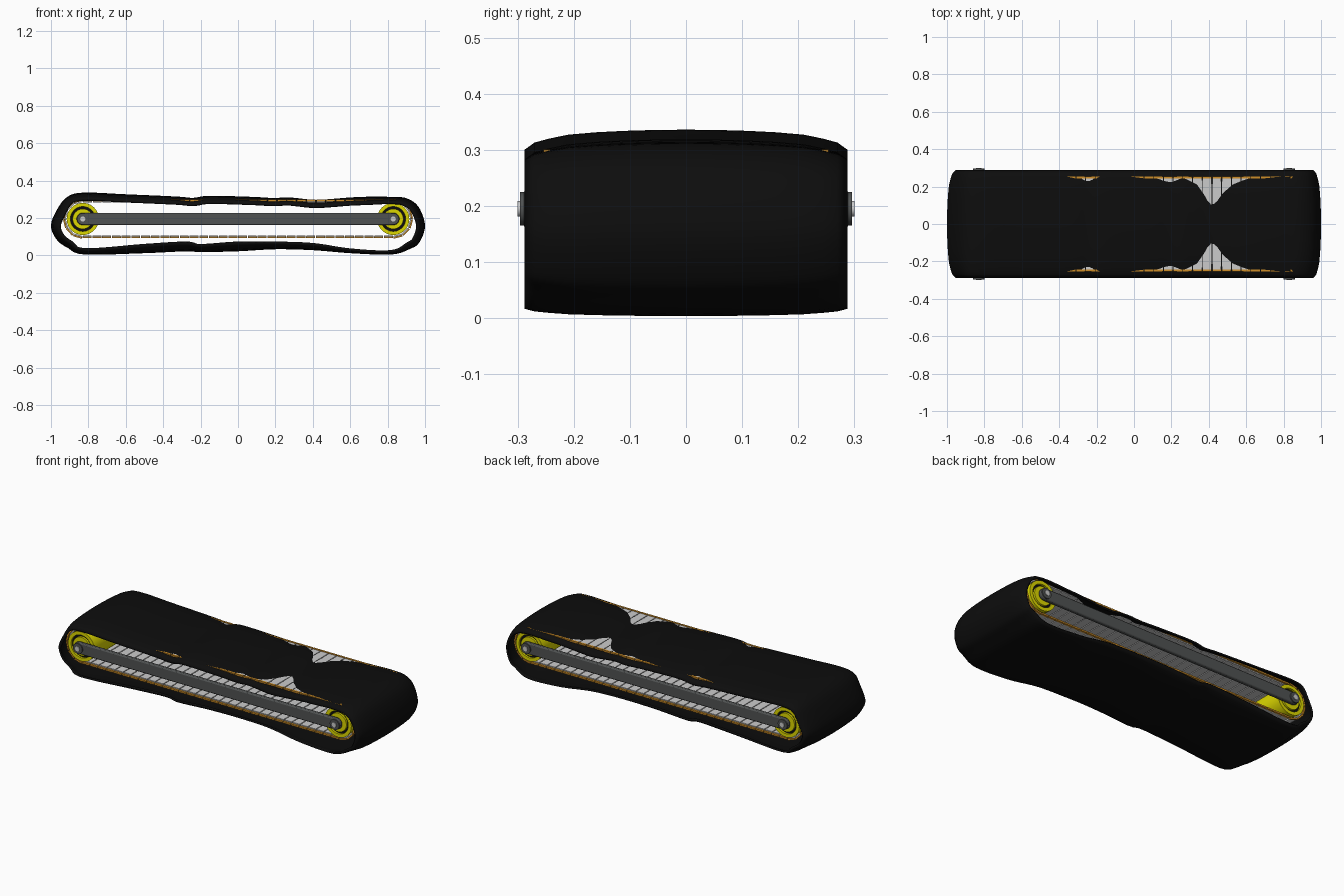
import bpy, bmesh, math
from mathutils import Matrix, Vector

if "Cube" in bpy.data.objects:
    bpy.data.objects.remove(bpy.data.objects["Cube"], do_unlink=True)


def material(name, r, g, b):
    mat = bpy.data.materials.new(name)
    mat.use_nodes = True
    mat.diffuse_color = (r, g, b, 1)
    mat.node_tree.nodes["Principled BSDF"].inputs["Base Color"].default_value = (r, g, b, 1)
    return mat


BLACK = material("rubber_black", 0.004, 0.004, 0.004)
GREY = material("rail_dark_grey", 0.08, 0.085, 0.085)
SILVER = material("slat_light_grey", 0.6, 0.6, 0.6)
YELLOW = material("roller_yellow", 0.72, 0.68, 0.0)
ORANGE = material("chain_orange", 0.62, 0.27, 0.02)

AXLE_X, AXLE_Z = 0.83, 0.195
LOOP_R = 0.1


def finish(name, bm, mat, smooth=False):
    mesh = bpy.data.meshes.new(name)
    bm.to_mesh(mesh)
    bm.free()
    mesh.materials.append(mat)
    obj = bpy.data.objects.new(name, mesh)
    bpy.context.collection.objects.link(obj)
    if smooth:
        bpy.ops.object.select_all(action="DESELECT")
        obj.select_set(True)
        bpy.context.view_layer.objects.active = obj
        bpy.ops.object.shade_smooth_by_angle(angle=math.radians(40))
    return obj


def cylinder(name, x, y0, y1, radius, mat, sides=48):
    bm = bmesh.new()
    place = Matrix.Translation((x, (y0 + y1) / 2, AXLE_Z)) @ Matrix.Rotation(math.pi / 2, 4, "X")
    bmesh.ops.create_cone(bm, cap_ends=True, segments=sides, radius1=radius,
                          radius2=radius, depth=abs(y1 - y0), matrix=place)
    return finish(name, bm, mat, True)


def ring(name, x, y, inner, outer, mat, thick=0.006, sides=48):
    """Flat washer lying across the axle."""
    bm = bmesh.new()
    section = [(inner, y - thick / 2), (outer, y - thick / 2),
               (outer, y + thick / 2), (inner, y + thick / 2)]
    loops = []
    for i in range(sides):
        a = math.tau * i / sides
        loops.append([bm.verts.new((x + r * math.cos(a), h, AXLE_Z + r * math.sin(a)))
                      for r, h in section])
    for i in range(sides):
        a, b = loops[i], loops[(i + 1) % sides]
        for k in range(4):
            n = (k + 1) % 4
            bm.faces.new((a[k], a[n], b[n], b[k]))
    bmesh.ops.recalc_face_normals(bm, faces=bm.faces)
    return finish(name, bm, mat, True)


def catmull(p0, p1, p2, p3, t):
    return 0.5 * (2 * p1 + (p2 - p0) * t + (2 * p0 - 5 * p1 + 4 * p2 - p3) * t * t
                  + (3 * p1 - p0 - 3 * p2 + p3) * t ** 3)


# Rubber belt: x, z of the crown line and how far the edges curl inward
BELT = [
    (-.82, .005, .025), (-.5, .012, .042), (-.28, .022, .045), (-.2, .018, .035),
    (0, .022, .045), (.2, .033, .033), (.4, .028, .03), (.6, .012, .016),
    (.82, .005, .014), (.92, .035, .03), (.97, .07, .035), (1, .16, .04),
    (.965, .26, .04), (.9, .306, .036), (.82, .313, .03), (.7, .314, .036),
    (.6, .31, .036), (.5, .302, .036), (.41, .297, .036), (.32, .306, .036),
    (.26, .311, .036), (.19, .307, .036), (.08, .313, .036), (-.15, .319, .036),
    (-.24, .308, .036), (-.33, .315, .036), (-.6, .327, .036), (-.82, .336, .036),
    (-.91, .315, .036), (-.965, .25, .045), (-1, .16, .045), (-.97, .085, .04),
    (-.91, .04, .035),
]
CROSS = [(0, 0), (.06, .02), (.11, .06), (.16, .13), (.21, .25), (.245, .45), (.27, .64), (.288, 1)]
CROSS = [(-y, d) for y, d in reversed(CROSS[1:])] + CROSS
pts = [Vector(p) for p in BELT]
count = len(pts)
path = [catmull(pts[i - 1], pts[i], pts[(i + 1) % count], pts[(i + 2) % count], k / 5)
        for i in range(count) for k in range(5)]
bm = bmesh.new()
rows = []
for i, p in enumerate(path):
    t = path[(i + 1) % len(path)] - path[i - 1]
    inward = Vector((-t.y, t.x)).normalized()
    rows.append([bm.verts.new((p.x + inward.x * p.z * d, y, p.y + inward.y * p.z * d))
                 for y, d in CROSS])
for i, a in enumerate(rows):
    b = rows[(i + 1) % len(rows)]
    for k in range(len(CROSS) - 1):
        bm.faces.new((a[k], a[k + 1], b[k + 1], b[k]))
belt = finish("rubber_belt", bm, BLACK, True)
solid = belt.modifiers.new("thickness", "SOLIDIFY")
solid.thickness = 0.01
solid.offset = -1


def loop_place(s):
    """Frame on the slat loop: local z points outward."""
    run, arc = 2 * AXLE_X, math.pi * LOOP_R
    if s < run:
        x, cx, a = s - AXLE_X, s - AXLE_X, 0
    elif s < run + arc:
        cx, a = AXLE_X, (s - run) / LOOP_R
    elif s < 2 * run + arc:
        cx, a = AXLE_X - (s - run - arc), math.pi
    else:
        cx, a = -AXLE_X, math.pi + (s - 2 * run - arc) / LOOP_R
    return Matrix.Translation((cx, 0, AXLE_Z)) @ Matrix.Rotation(a, 4, "Y")


# Slat track with chain links along both edges
SLATS = 76
length = 4 * AXLE_X + math.tau * LOOP_R
pitch = length / SLATS


def track(name, mat, ys, width, low, high, gap):
    bm = bmesh.new()
    for i in range(SLATS):
        for y in ys:
            place = loop_place((i + 0.5) * pitch)
            place = place @ Matrix.Translation((0, y, (low + high) / 2))
            place = place @ Matrix.Diagonal((pitch - gap, width, high - low, 1))
            bmesh.ops.create_cube(bm, size=1, matrix=place)
    finish(name, bm, mat)


track("track_slats", SILVER, [0], 0.484, 0.088, 0.1, 0.005)
track("chain_links", ORANGE, [-0.248, 0.248], 0.012, 0.094, 0.103, 0.004)

# End rollers with flanges, grooves and axles
for side, x in (("left", AXLE_X), ("right", -AXLE_X)):
    cylinder(side + "_roller", x, -0.245, 0.245, 0.084, YELLOW)
    cylinder(side + "_axle", x, -0.3, 0.3, 0.014, SILVER, 16)
    for end, s in (("front", -1), ("back", 1)):
        tag = side + "_" + end
        ring(tag + "_roller_flange", x, s * 0.252, 0.066, 0.086, YELLOW, 0.02)
        ring(tag + "_roller_groove", x, s * 0.247, 0.054, 0.066, BLACK)
        ring(tag + "_roller_hub", x, s * 0.252, 0.014, 0.054, YELLOW, 0.02)
        cylinder(tag + "_rail_boss", x, s * 0.27, s * 0.296, 0.03, GREY, 32)

# Side rails with rounded ends
for end, s in (("front", -1), ("back", 1)):
    bm = bmesh.new()
    outline = []
    for cx, start in ((AXLE_X, -90), (-AXLE_X, 90)):
        for k in range(13):
            a = math.radians(start + 15 * k)
            outline.append(bm.verts.new((cx + 0.033 * math.cos(a), s * 0.266,
                                         AXLE_Z + 0.033 * math.sin(a))))
    face = bm.faces.new(outline)
    out = bmesh.ops.extrude_face_region(bm, geom=[face])
    moved = [v for v in out["geom"] if isinstance(v, bmesh.types.BMVert)]
    bmesh.ops.translate(bm, verts=moved, vec=(0, s * 0.024, 0))
    bmesh.ops.recalc_face_normals(bm, faces=bm.faces)
    rail = finish(end + "_side_rail", bm, GREY, True)
    bevel = rail.modifiers.new("soft_edges", "BEVEL")
    bevel.width = 0.006
    bevel.segments = 2
    bevel.limit_method = "ANGLE"
    bevel.angle_limit = math.radians(50)
